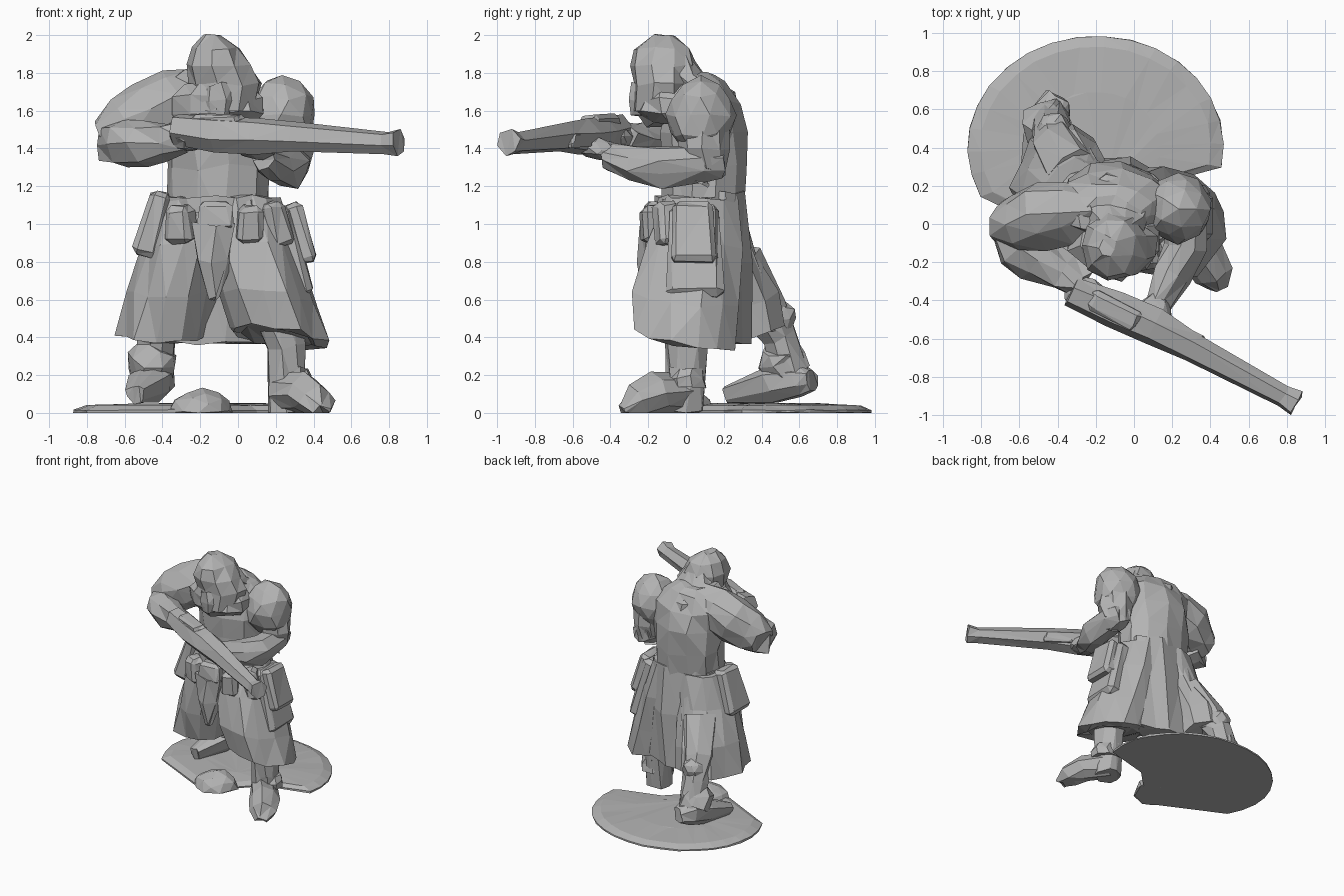
import bpy, bmesh, math, random
from mathutils import Vector, Euler

random.seed(4)
if "Cube" in bpy.data.objects:
    bpy.data.objects.remove(bpy.data.objects["Cube"], do_unlink=True)

GREY = (0.45, 0.45, 0.45, 1)
mat = bpy.data.materials.new("plain grey")
mat.use_nodes = True
mat.diffuse_color = GREY
mat.node_tree.nodes["Principled BSDF"].inputs["Base Color"].default_value = GREY


def finish(name, bm, rough):
    """Chisel the surface a little, keep it above ground, make the object."""
    for v in bm.verts:
        v.co += Vector([random.uniform(-rough, rough) for axis in "xyz"])
        v.co.z = max(v.co.z, 0)
    bmesh.ops.triangulate(bm, faces=bm.faces[:])
    bmesh.ops.recalc_face_normals(bm, faces=bm.faces[:])
    mesh = bpy.data.meshes.new(name)
    bm.to_mesh(mesh)
    bm.free()
    mesh.materials.append(mat)
    part = bpy.data.objects.new(name, mesh)
    bpy.context.collection.objects.link(part)


def skin(name, rings, rough):
    """Bridge rings of points into a closed body."""
    bm = bmesh.new()
    rows = [[bm.verts.new(point) for point in ring] for ring in rings]
    for lower, upper in zip(rows, rows[1:]):
        for i in range(len(lower)):
            bm.faces.new((lower[i - 1], lower[i], upper[i], upper[i - 1]))
    bm.faces.new(rows[0])
    bm.faces.new(rows[-1])
    finish(name, bm, rough)


def circle_angles(sides):
    return [math.tau * (i + 0.5) / sides for i in range(sides)]


def stack(name, *sections, sides=10, rough=0.016, slope_x=0, slope_y=0, pleat=0):
    """Loft of ellipses (x, y, z, rx, ry); slope and pleats grow towards the last one."""
    rings = []
    for k, (x, y, z, rx, ry) in enumerate(sections):
        grow = k / (len(sections) - 1)
        ring = []
        for i, angle in enumerate(circle_angles(sides)):
            fold = 1 + pleat * grow * (-1) ** i
            dx, dy = rx * fold * math.cos(angle), ry * fold * math.sin(angle)
            ring.append((x + dx, y + dy, z + grow * (slope_x * dx + slope_y * dy)))
        rings.append(ring)
    skin(name, rings, rough)


def tube(name, *path, sides=8, rough=0.013):
    """Limb along a path of (x, y, z, radius)."""
    points = [Vector(p[:3]) for p in path]
    last = len(points) - 1
    rings = []
    for k, (point, (*_, radius)) in enumerate(zip(points, path)):
        ahead = (points[min(k + 1, last)] - points[max(k - 1, 0)]).normalized()
        side = ahead.cross(Vector((0.1, 0.3, 1))).normalized()
        up = side.cross(ahead)
        rings.append([point + radius * (side * math.cos(angle) + up * math.sin(angle))
                      for angle in circle_angles(sides)])
    skin(name, rings, rough)


def box(name, loc, size, pitch=0, lean=0, turn=0, taper=0.85):
    """Worn, bevelled block narrowing to the top."""
    bm = bmesh.new()
    bmesh.ops.create_cube(bm, size=1)
    for v in bm.verts:
        if v.co.z > 0:
            v.co.xy *= taper
        v.co *= Vector(size)
    bmesh.ops.bevel(bm, geom=bm.edges[:], offset=min(size) / 5, segments=1, affect='EDGES')
    rotation = Euler([math.radians(angle) for angle in (pitch, lean, turn)]).to_matrix()
    for v in bm.verts:
        v.co = rotation @ v.co + Vector(loc)
    finish(name, bm, rough=0.008)


def ball(name, loc, radii, rough=0.012):
    bm = bmesh.new()
    bmesh.ops.create_icosphere(bm, subdivisions=2, radius=1)
    for v in bm.verts:
        v.co = Vector(loc) + v.co * Vector(radii)
    finish(name, bm, rough)


# Ground slab: an oval with a bite broken out of its front edge
middle = Vector((-0.2, 0.4, 0))
arc = [math.radians(angle) for angle in range(-10, 210, 12)]
outline = [Vector((0.67 * math.cos(a), 0.585 * math.sin(a), 0)) for a in arc]
outline += [Vector(p) - middle for p in ((-.3, -.1, 0), (-.1, 0, 0), (.1, .2, 0))]
skin("ground_slab", [[middle + p * scale + Vector((0, 0, z)) for p in outline]
                     for z, scale in ((0, 1), (.015, 1), (.04, .9), (.05, .5))], rough=0.003)
ball("rock", loc=(-.2, 0, 0), radii=(.17, .15, .13))

# Legs and boots
tube("left_leg", (.15, 0, .7, .15), (.25, 0, .35, .11), (.25, 0, 0, .1))
tube("left_boot", (.23, 0, .1, .1), (.36, -.16, .1, .11), (.42, -.26, .05, .1), (.45, -.33, 0, .05))
stack("left_boot_cuff", (.28, 0, .14, .11, .1), (.29, 0, .19, .12, .1), (.28, 0, .23, .1, .1), sides=8)
tube("right_leg", (-.3, .25, .8, .15), (-.4, .4, .55, .13), (-.43, .5, .4, .1), (-.44, .56, .2, .1))
tube("right_boot", (-.4, .67, .18, .06), (-.43, .6, .18, .1), (-.47, .45, .15, .11), (-.54, .21, .1, .05))
tube("right_boot_cuff", (-.43, .5, .34, .1), (-.45, .5, .28, .13), (-.46, .55, .2, .12))
ball("right_calf_wrap", loc=(-.42, .48, .5), radii=(.1, .1, .1))

# Long coat: two flared front halves and a back panel over the rear leg
stack("left_coat_skirt", (0, .07, 1.14, .22, .2), (.06, .04, .9, .24, .26), (.15, 0, .6, .26, .29),
      (.22, 0, .4, .26, .28), (.2, 0, .4, .2, .2),
      sides=13, rough=0.018, slope_x=-.2, slope_y=-.25, pleat=.05)
stack("right_coat_skirt", (-.2, .1, 1.14, .21, .2), (-.27, .1, .9, .24, .25), (-.35, .15, .64, .24, .29),
      (-.4, .2, .4, .23, .3), (-.4, .2, .45, .17, .2),
      sides=13, rough=0.018, slope_y=.1, pleat=.05)
stack("coat_back_panel", (-.1, .17, 1.17, .26, .14), (-.1, .2, .8, .28, .14), (-.15, .22, .37, .29, .12),
      sides=12, pleat=.05)
tube("coat_rear_fold", (-.2, .2, 1.1, .1), (-.26, .25, .8, .13), (-.33, .33, .6, .16), (-.36, .37, .43, .17))
stack("front_cloth", (-.13, -.18, 1, .12, .06), (-.13, -.2, .8, .1, .05), (-.13, -.2, .6, .02, .02), sides=6)

# Torso, belt and pouches
stack("torso", (-.1, .08, 1, .27, .22), (-.1, .1, 1.3, .28, .22), (-.1, .1, 1.5, .31, .22),
      (-.1, .1, 1.64, .31, .19), (-.13, .07, 1.76, .24, .14), (-.13, .04, 1.8, .16, .1),
      sides=11, rough=0.02)
stack("belt", (-.1, .07, 1.07, .29, .24), (-.1, .07, 1.14, .29, .24))
box("belt_buckle", loc=(-.12, -.17, 1.04), size=(.2, .12, .15))
box("right_belt_pouch", loc=(-.3, -.12, 1), size=(.15, .15, .2), pitch=8, turn=-25)
box("left_belt_pouch", loc=(.06, -.17, 1), size=(.15, .15, .2), pitch=8, turn=10)
box("left_hip_bag", loc=(.27, .05, .85), size=(.16, .3, .5), lean=-13)
box("left_hip_flap", loc=(.32, .04, .95), size=(.12, .25, .32), lean=-14)
box("left_front_pouch", loc=(.2, -.1, 1), size=(.13, .14, .24), lean=-14, turn=20)
box("right_hip_bag", loc=(-.45, .06, 1), size=(.13, .25, .35), lean=16)

# Hood, face and scarf
stack("scarf", (-.1, -.05, 1.52, .2, .15), (-.1, -.07, 1.6, .25, .2), (-.1, -.07, 1.67, .24, .2),
      (-.1, -.08, 1.75, .18, .17), rough=0.02)
stack("hood", (-.08, -.12, 1.6, .17, .16), (-.07, -.12, 1.74, .2, .16), (-.1, -.12, 1.84, .18, .18),
      (-.12, -.12, 1.93, .13, .15), (-.14, -.12, 2, .04, .06), sides=9, rough=0.01)
stack("face_mask", (-.1, -.2, 1.58, .08, .08), (-.1, -.2, 1.65, .1, .1), (-.1, -.2, 1.74, .1, .08), sides=7)
stack("hood_drape", (-.1, .13, 1.58, .24, .16), (-.1, .1, 1.7, .2, .15), (-.1, 0, 1.8, .15, .12),
      (-.1, -.04, 1.88, .1, .08), sides=9)

# Left arm reaching forward under the rifle
ball("left_shoulder_pad", loc=(.23, .08, 1.57), radii=(.18, .18, .21))
tube("left_upper_arm", (.26, .1, 1.56, .13), (.27, .1, 1.4, .13), (.27, .1, 1.3, .1), (.26, .07, 1.23, .07))
tube("left_forearm", (.28, .2, 1.32, .07), (.28, .1, 1.32, .11), (.27, -.12, 1.3, .11),
     (.2, -.28, 1.32, .1), (.13, -.42, 1.36, .07))
ball("left_hand", loc=(.1, -.47, 1.4), radii=(.1, .1, .06))

# Right arm raised with bent elbow
tube("right_upper_arm", (-.2, .07, 1.68, .13), (-.33, .06, 1.65, .17), (-.47, .04, 1.57, .18),
     (-.6, 0, 1.5, .16), (-.7, 0, 1.45, .1), sides=9, rough=0.02)
tube("right_forearm", (-.66, 0, 1.44, .11), (-.6, -.1, 1.43, .14), (-.5, -.18, 1.43, .13),
     (-.38, -.26, 1.44, .1), (-.27, -.33, 1.46, .07), rough=0.018)
ball("right_hand", loc=(-.26, -.36, 1.46), radii=(.1, .08, .07))

# Rifle
tube("rifle_body", (-.33, -.35, 1.5, .08), (-.1, -.45, 1.47, .1), (.1, -.54, 1.46, .1), (.3, -.65, 1.46, .08),
     (.78, -.9, 1.43, .06), (.85, -.94, 1.43, .07), sides=6, rough=0.007)
box("rifle_receiver", loc=(-.1, -.45, 1.53), size=(.32, .12, .1), turn=-26)
box("rifle_side_grip", loc=(.26, -.57, 1.45), size=(.24, .07, .08), turn=-27)
